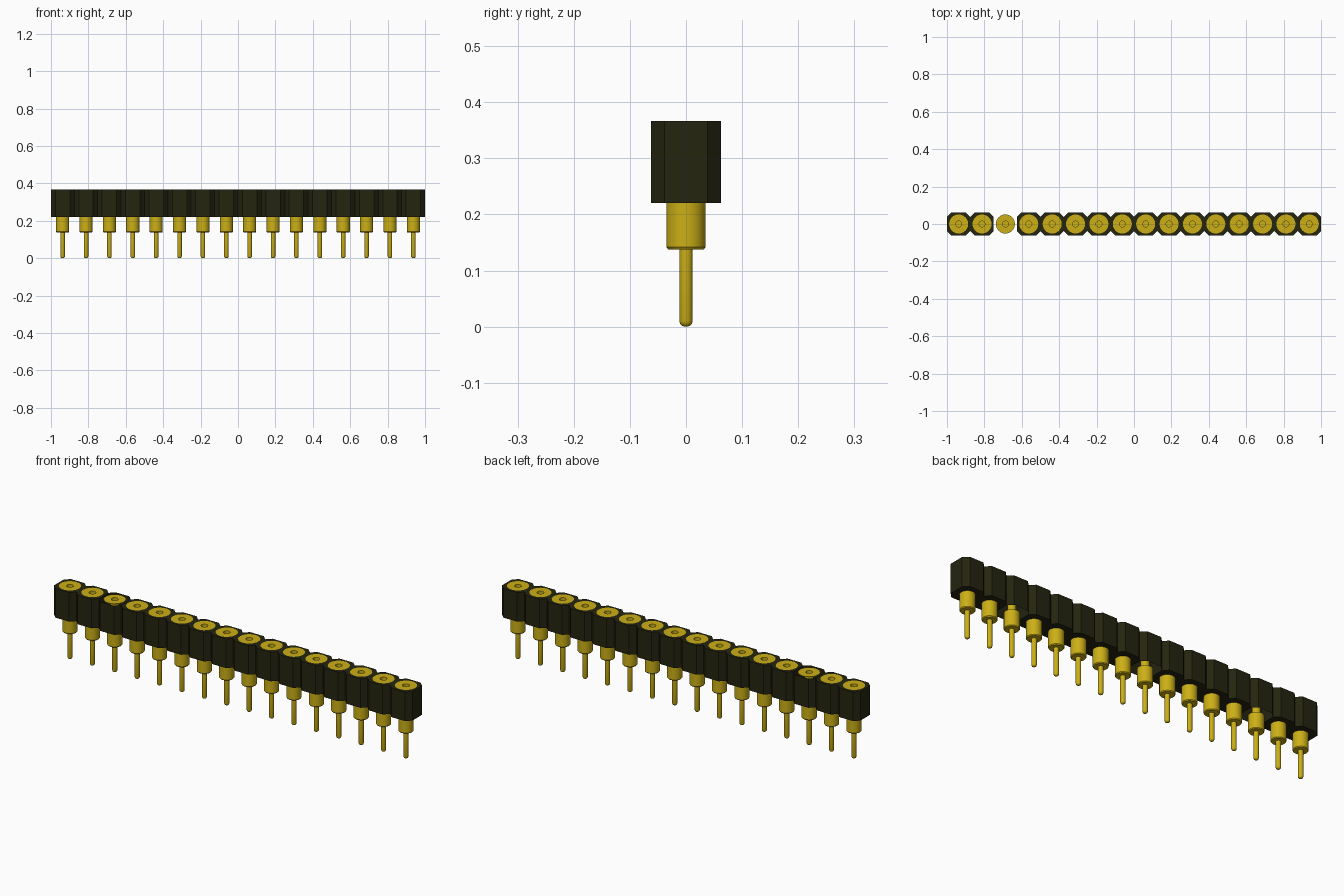
import bpy, bmesh, math
from mathutils import Vector

if "Cube" in bpy.data.objects:
    bpy.data.objects.remove(bpy.data.objects["Cube"], do_unlink=True)

COUNT, PITCH = 16, 0.125
Z_LOW, Z_TOP = 0.22, 0.367
SIDES = 24
R_RIM, R_BARREL = 0.051, 0.035


def material(name, rgb):
    m = bpy.data.materials.new(name)
    m.use_nodes = True
    colour = (*rgb, 1.0)
    m.diffuse_color = colour
    m.node_tree.nodes["Principled BSDF"].inputs["Base Color"].default_value = colour
    return m


def finish(bm, name, mat):
    mesh = bpy.data.meshes.new(name)
    bm.to_mesh(mesh)
    bm.free()
    mesh.materials.append(mat)
    return mesh


def place(mesh, name, x):
    ob = bpy.data.objects.new(name, mesh)
    ob.location.x = x
    bpy.context.collection.objects.link(ob)
    return ob


def edge_loop(bm, verts):
    return [bm.edges.get((a, b)) or bm.edges.new((a, b))
            for a, b in zip(verts, verts[1:] + verts[:1])]


def housing_mesh(name, mat, top=True, bottom=True):
    """Block with chamfered upright corners and a round opening in each cap."""
    bm = bmesh.new()
    w, d, c = PITCH / 2, 0.062, 0.024
    outline = [(w, -d + c), (w, d - c), (w - c, d), (-w + c, d),
               (-w, d - c), (-w, -d + c), (-w + c, -d), (w - c, -d)]
    low = [bm.verts.new((x, y, Z_LOW)) for x, y in outline]
    high = [bm.verts.new((x, y, Z_TOP)) for x, y in outline]
    for i in range(8):
        j = (i + 1) % 8
        bm.faces.new((low[i], low[j], high[j], high[i]))
    for use, ring, z, r, up in ((top, high, Z_TOP, R_RIM, 1),
                                (bottom, low, Z_LOW, R_BARREL, -1)):
        if not use:
            continue
        hole = [bm.verts.new((r * math.cos(a), r * math.sin(a), z))
                for a in (2 * math.pi * k / SIDES for k in range(SIDES))]
        filled = bmesh.ops.triangle_fill(
            bm, edges=edge_loop(bm, ring) + edge_loop(bm, hole),
            use_beauty=True, normal=Vector((0, 0, up)))
        for f in filled["geom"]:
            if isinstance(f, bmesh.types.BMFace):
                f.normal_update()
                if f.normal.z * up < 0:
                    f.normal_flip()
    return finish(bm, name, mat)


def contact_mesh(name, mat):
    """Turned pin: rounded tip, barrel, neck and flat rim with a blind bore."""
    profile = [(0, 0), (0.006, 0.001), (0.010, 0.004), (0.012, 0.010),
               (0.012, 0.138), (0.032, 0.138), (R_BARREL, 0.142),
               (R_BARREL, Z_LOW), (0.019, Z_LOW), (0.019, Z_TOP - 0.003),
               (R_RIM, Z_TOP - 0.003), (R_RIM, Z_TOP), (0.016, Z_TOP),
               (0.016, 0.26), (0, 0.26)]
    bm = bmesh.new()
    verts = [bm.verts.new((r, 0, z)) for r, z in profile]
    edges = [bm.edges.new(p) for p in zip(verts, verts[1:])]
    bmesh.ops.spin(bm, geom=verts + edges, axis=(0, 0, 1), cent=(0, 0, 0),
                   steps=SIDES, angle=2 * math.pi)
    bmesh.ops.remove_doubles(bm, verts=bm.verts, dist=0.0002)
    bmesh.ops.recalc_face_normals(bm, faces=bm.faces)
    return finish(bm, name, mat)


black = material("black plastic", (0.018, 0.018, 0.005))
gold = material("gold", (0.60, 0.43, 0.008))

closed = housing_mesh("housing", black)
open_below = housing_mesh("housing_open_below", black, bottom=False)
open_both = housing_mesh("housing_open", black, top=False, bottom=False)
special = {2: open_both, 7: open_below, 13: open_below}
contact = contact_mesh("contact", gold)

# Row of identical housing cells, each with its contact
contacts = []
for i in range(COUNT):
    x = (i - (COUNT - 1) / 2) * PITCH
    place(special.get(i, closed), f"housing_{i + 1:02d}", x)
    contacts.append(place(contact, f"contact_{i + 1:02d}", x))

# Smooth round metal, crisp edges (the mesh is shared by every contact)
bpy.ops.object.select_all(action="DESELECT")
contacts[0].select_set(True)
bpy.context.view_layer.objects.active = contacts[0]
bpy.ops.object.shade_smooth_by_angle(angle=math.radians(35))
